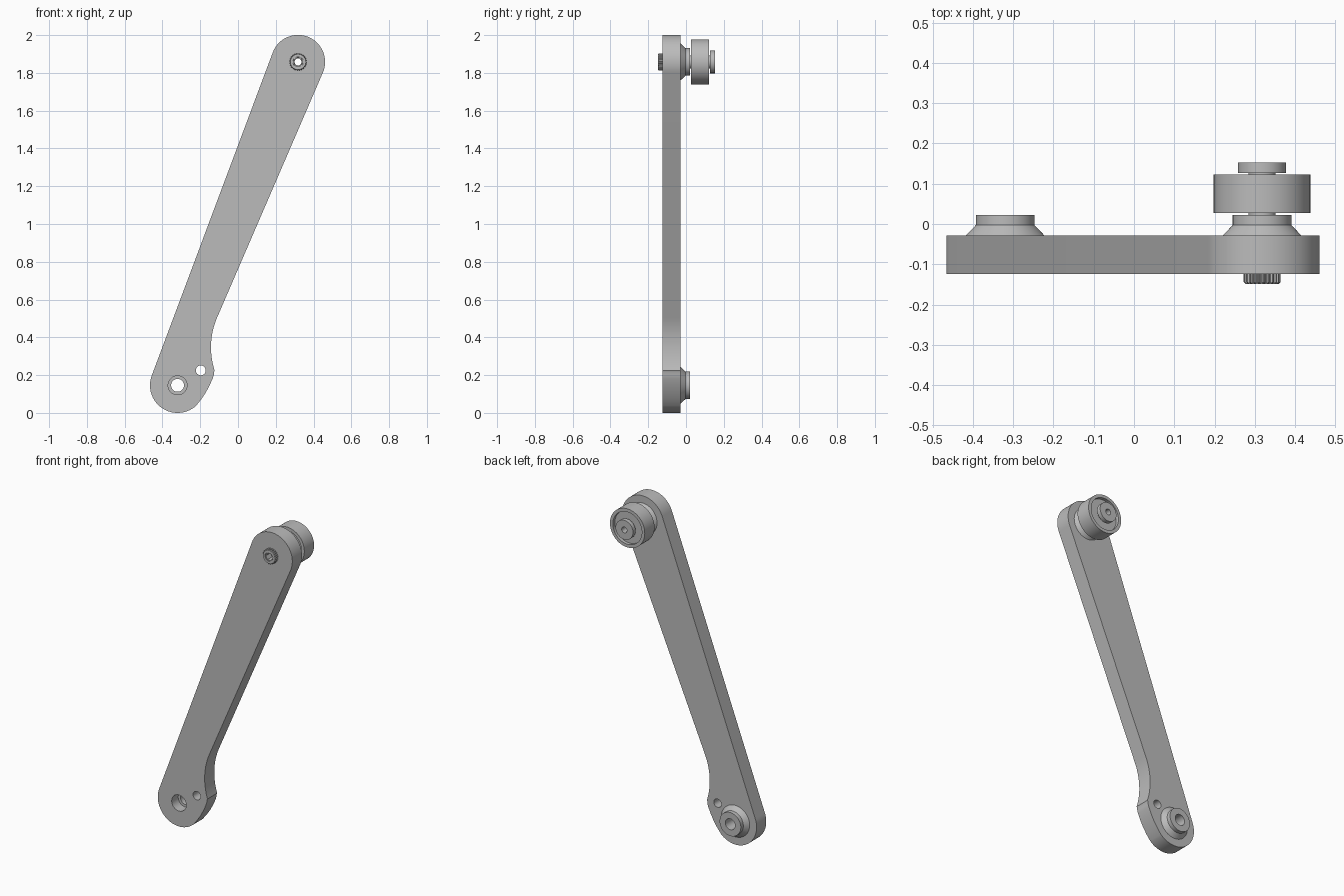
import bpy, bmesh, math
from math import cos, sin, pi, radians

cube = bpy.data.objects.get("Cube")
if cube:
    bpy.data.objects.remove(cube)

steel = bpy.data.materials.new("grey_steel")
steel.use_nodes = True
GREY = (0.5, 0.5, 0.5, 1)
steel.diffuse_color = GREY
steel.node_tree.nodes["Principled BSDF"].inputs["Base Color"].default_value = GREY

LOW = (-0.32, 0.146)     # lower pivot (x, z)
TOP = (0.318, 1.858)     # upper pivot (x, z)
FRONT, BACK = -0.124, -0.029


def finish(name, bm, smooth=True):
    bmesh.ops.recalc_face_normals(bm, faces=bm.faces)
    mesh = bpy.data.meshes.new(name)
    bm.to_mesh(mesh)
    bm.free()
    mesh.materials.append(steel)
    ob = bpy.data.objects.new(name, mesh)
    bpy.context.collection.objects.link(ob)
    if smooth:
        smooth_shade(ob)
    return ob


def smooth_shade(ob):
    bpy.ops.object.select_all(action='DESELECT')
    ob.select_set(True)
    bpy.context.view_layer.objects.active = ob
    bpy.ops.object.shade_smooth_by_angle(angle=radians(30))


def lathe(name, centre, profile, n=64, wobble=None):
    """Spin a closed (radius, y) profile about the y axis through centre."""
    bm = bmesh.new()
    rings = []
    for i in range(n):
        a = 2 * pi * i / n
        ring = []
        for r, y in profile:
            k = wobble(i, r) if wobble else r
            ring.append(bm.verts.new((centre[0] + k * cos(a), y, centre[1] + k * sin(a))))
        rings.append(ring)
    m = len(profile)
    for i in range(n):
        a, b = rings[i], rings[(i + 1) % n]
        for j in range(m):
            k = (j + 1) % m
            bm.faces.new((a[j], a[k], b[k], b[j]))
    return finish(name, bm)


def prism(name, outline, y0, y1, smooth=False):
    """Extrude an (x, z) outline along y."""
    bm = bmesh.new()
    face = bm.faces.new([bm.verts.new((x, y0, z)) for x, z in outline])
    ext = bmesh.ops.extrude_face_region(bm, geom=[face])
    verts = [v for v in ext["geom"] if isinstance(v, bmesh.types.BMVert)]
    bmesh.ops.translate(bm, verts=verts, vec=(0, y1 - y0, 0))
    return finish(name, bm, smooth)


def arc(c, r, a0, a1, n):
    steps = [radians(a0 + (a1 - a0) * i / n) for i in range(n + 1)]
    return [(c[0] + r * cos(a), c[1] + r * sin(a)) for a in steps]


def cut(target, cutter):
    mod = target.modifiers.new("hole", 'BOOLEAN')
    mod.operation = 'DIFFERENCE'
    mod.solver = 'EXACT'
    mod.object = cutter
    bpy.context.view_layer.objects.active = target
    bpy.ops.object.modifier_apply(modifier=mod.name)
    bpy.data.objects.remove(cutter)


# Arm: round top, straight left edge, round foot, side lobe and concave neck
outline = arc(TOP, 0.143, -23.4, 159.5, 40)
outline += arc(LOW, 0.146, 159.5, 312, 36)
outline += [(-0.196, 0.07), (-0.172, 0.105), (-0.15, 0.146), (-0.134, 0.182),
            (-0.128, 0.202), (-0.127, 0.216)]
outline += arc((0.257, 0.347), 0.4, 198, 156.6, 20)
arm = prism("arm", outline, FRONT, BACK)

# Bores through the arm
small_hole = (-0.197, 0.225)
for centre, r, y0, y1 in ((small_hole, 0.026, -0.2, 0.1),
                          (LOW, 0.034, -0.2, 0.1),
                          (LOW, 0.05, -0.2, -0.06),
                          (TOP, 0.034, -0.2, 0.1)):
    cut(arm, prism("cutter", arc(centre, r, 0, 352.5, 47), y0, y1))
smooth_shade(arm)

# Conical bosses on the back of both pivots
for name, centre in (("lower_boss", LOW), ("upper_boss", TOP)):
    lathe(name, centre, [(0.034, BACK), (0.098, BACK), (0.073, -0.003),
                         (0.073, 0.022), (0.034, 0.022)])

# Roller with a recess in each face
lathe("roller", TOP, [(0.034, 0.047), (0.1, 0.047), (0.1, 0.027), (0.12, 0.027),
                      (0.12, 0.123), (0.1, 0.123), (0.1, 0.103), (0.034, 0.103)])

# Hollow spindle and its end cap
lathe("spindle", TOP, [(0.018, -0.1), (0.034, -0.1), (0.034, 0.127), (0.06, 0.127),
                       (0.06, 0.153), (0.018, 0.153)])

# Knurled socket screw head on the front
lathe("screw_head", TOP, [(0.028, -0.1), (0.034, -0.1), (0.034, FRONT), (0.046, FRONT),
                          (0.046, -0.144), (0.041, -0.149), (0.028, -0.149)], n=96,
      wobble=lambda i, r: r - 0.004 if r > 0.045 and i % 4 < 2 else r)

# Hexagonal socket lining
bm = bmesh.new()
rings = [[bm.verts.new((TOP[0] + r * cos(pi * i / 3), y, TOP[1] + r * sin(pi * i / 3)))
          for i in range(6)] for r, y in ((0.03, -0.146), (0.03, -0.101), (0.024, -0.101), (0.024, -0.146))]
for j in range(4):
    a, b = rings[j], rings[(j + 1) % 4]
    for i in range(6):
        k = (i + 1) % 6
        bm.faces.new((a[i], a[k], b[k], b[i]))
finish("hex_socket", bm, False)
